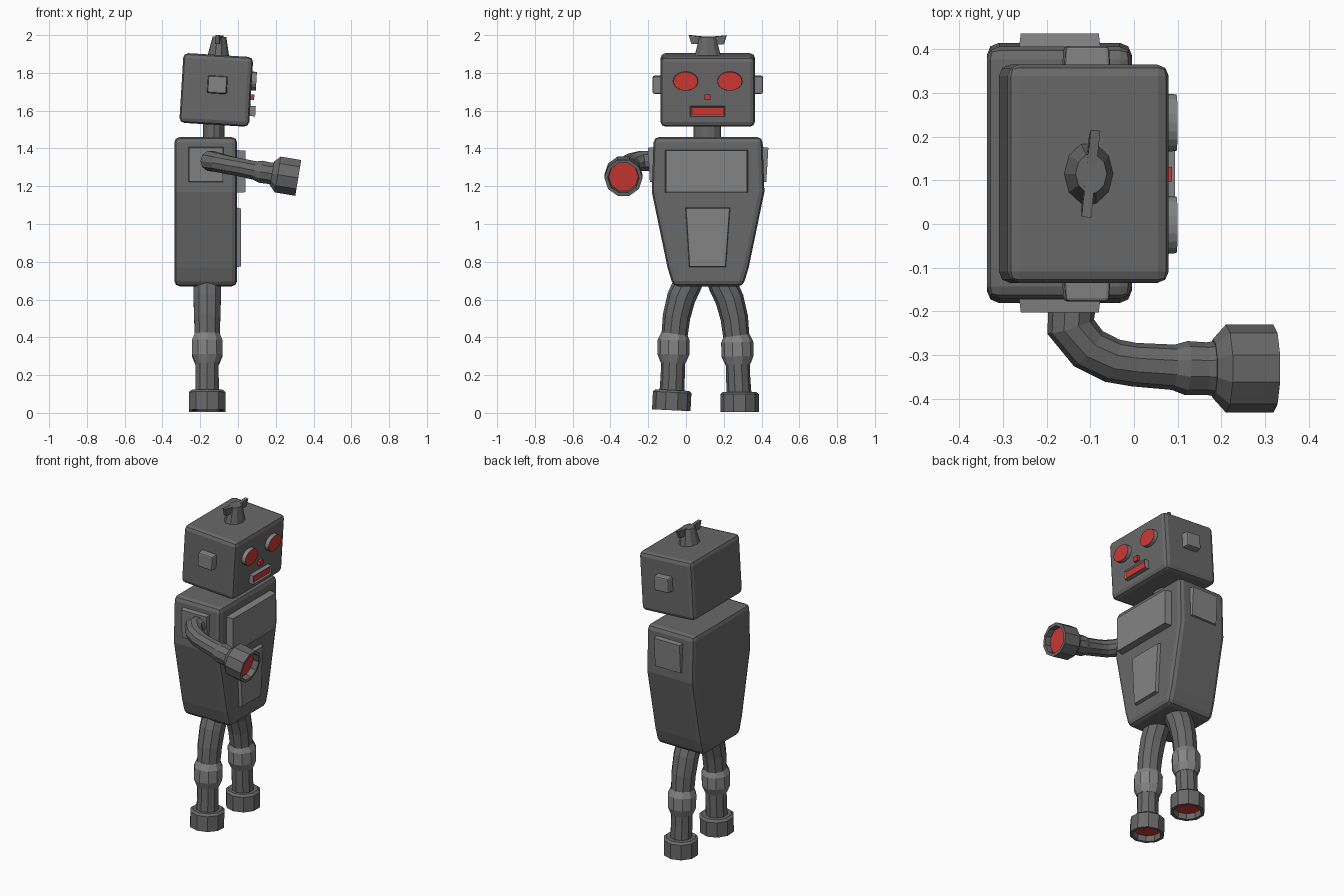
import bpy, bmesh
from math import pi, sin, cos, radians
from mathutils import Vector, Matrix

if "Cube" in bpy.data.objects:
    bpy.data.objects.remove(bpy.data.objects["Cube"])


def material(name, rgb):
    m = bpy.data.materials.new(name)
    m.diffuse_color = (*rgb, 1)
    m.use_nodes = True
    m.node_tree.nodes["Principled BSDF"].inputs["Base Color"].default_value = m.diffuse_color
    return m


DARK = material("dark_grey", (0.14, 0.14, 0.14))
LIGHT = material("light_grey", (0.23, 0.23, 0.23))
RED = material("red", (0.62, 0.04, 0.035))
MID_Y = 0.117
HEAD = Matrix.Translation((-0.115, MID_Y - 0.002, 1.71)) @ Matrix.Rotation(radians(3.5), 4, 'Y')


def finish(name, bm, mats, matrix=Matrix(), bevel=0, segments=2):
    bmesh.ops.recalc_face_normals(bm, faces=bm.faces[:])
    me = bpy.data.meshes.new(name)
    bm.to_mesh(me)
    bm.free()
    for m in mats:
        me.materials.append(m)
    ob = bpy.data.objects.new(name, me)
    bpy.context.collection.objects.link(ob)
    ob.matrix_world = matrix
    if bevel:
        mod = ob.modifiers.new("bevel", 'BEVEL')
        mod.width, mod.segments = bevel, segments
        mod.limit_method, mod.angle_limit = 'ANGLE', radians(35)
    return ob


def prism(name, base, offset, shrink=1.0, mats=(DARK,), matrix=Matrix(), bevel=0, inset=0, sink=0):
    """Extrude an outline along offset, scaling the far face; optionally inset a coloured panel."""
    bm = bmesh.new()
    base = [Vector(p) for p in base]
    c = sum(base, Vector()) / len(base)
    off = Vector(offset)
    a = [bm.verts.new(p) for p in base]
    b = [bm.verts.new(c + (p - c) * shrink + off) for p in base]
    n = len(a)
    bm.faces.new(a)
    front = bm.faces.new(b)
    for i in range(n):
        bm.faces.new((a[i], a[(i + 1) % n], b[(i + 1) % n], b[i]))
    bmesh.ops.recalc_face_normals(bm, faces=bm.faces[:])
    if inset:
        bmesh.ops.inset_region(bm, faces=[front], thickness=inset, depth=-sink)
    if len(mats) > 1:
        front.material_index = 1
    return finish(name, bm, mats, matrix, bevel)


def loft(name, rings, ref, mats=(DARK,), sides=10):
    """Skin rings given as (centre, axis, radius)."""
    bm = bmesh.new()
    loops = []
    for c, d, r in rings:
        d = Vector(d).normalized()
        u = (Vector(ref) - d * d.dot(Vector(ref))).normalized()
        v = d.cross(u)
        angles = [2 * pi * (i + 0.5) / sides for i in range(sides)]
        loops.append([bm.verts.new(Vector(c) + (u * cos(t) + v * sin(t)) * r) for t in angles])
    for a, b in zip(loops, loops[1:]):
        for i in range(sides):
            j = (i + 1) % sides
            bm.faces.new((a[i], a[j], b[j], b[i]))
    bm.faces.new(loops[0])
    bm.faces.new(loops[-1]).material_index = len(mats) - 1
    return finish(name, bm, mats)


def tube(name, pts, ref, mats=(DARK,)):
    p = [Vector(q[:3]) for q in pts]
    last = len(p) - 1
    loft(name, [(p[i], p[min(i + 1, last)] - p[max(i - 1, 0)], pts[i][3])
                for i in range(last + 1)], ref, mats)


def cup(name, end, axis, length, neck, radius, lip, ref):
    """Hollow hand or foot with a red disc inside its mouth."""
    d, end = Vector(axis).normalized(), Vector(end)
    loft(name, [(end - d * length, d, neck), (end - d * (length - lip), d, radius), (end, d, radius),
                (end, d, radius * 0.82), (end - d * 0.035, d, radius * 0.78)], ref, (DARK, RED))


def rect_x(x, y0, y1, z0, z1):
    return [(x, y0, z0), (x, y1, z0), (x, y1, z1), (x, y0, z1)]


def ellipse(n, ry, rz):
    return [(ry * cos(2 * pi * i / n), rz * sin(2 * pi * i / n)) for i in range(n)]


# Torso, tapering toward the hips
half = [(0.185, 0.67), (0.215, 0.77), (0.298, 1.17), (0.288, 1.46)]
outline = [(-0.337, MID_Y + w, z) for w, z in half] + [(-0.337, MID_Y - w, z) for w, z in half[::-1]]
prism("torso", outline, (0.332, 0, 0), bevel=0.028)

# Chest and belly panels
prism("chest_panel", rect_x(-0.02, -0.112, 0.33, 1.165, 1.392), (0.06, 0, 0), 0.97, (LIGHT,))
prism("belly_panel", [(-0.02, 0.015, 0.768), (-0.02, 0.213, 0.768), (-0.02, 0.236, 1.09), (-0.02, -0.005, 1.09)],
      (0.035, 0, 0), 0.95, (LIGHT,))

# Shoulder plates
for side, s in (("right", -1), ("left", 1)):
    base = [(x, MID_Y + s * (0.283 + (z - 1.3) * 0.06), z)
            for x, z in ((-0.263, 1.22), (-0.077, 1.22), (-0.077, 1.407), (-0.263, 1.407))]
    prism(side + "_shoulder_plate", base, (0, s * 0.03, 0), 0.96, (LIGHT,))

# Neck
prism("neck", [(-0.128 + x, MID_Y - 0.004 + y, 1.42) for x, y in ellipse(12, 0.056, 0.073)], (0, 0, 0.14))

# Head, tilted slightly forward
prism("head", rect_x(-0.185, -0.25, 0.25, -0.185, 0.185), (0.37, 0, 0), matrix=HEAD, bevel=0.026)

# Ears and eyes
for side, s in (("right", -1), ("left", 1)):
    prism(side + "_ear", [(x, s * 0.24, z) for x, z in
                          ((-0.049, -0.02), (0.057, -0.02), (0.057, 0.075), (-0.049, 0.075))],
          (0, s * 0.052, 0), 0.94, (LIGHT,), HEAD, bevel=0.008)
    prism(side + "_eye", [(0.17, s * 0.117 + y, 0.058 + z) for y, z in ellipse(20, 0.068, 0.052)],
          (0.039, 0, 0), 0.95, (LIGHT, RED), HEAD)

# Nose and mouth
prism("nose", rect_x(0.17, -0.018, 0.016, -0.042, -0.012), (0.033, 0, 0), 1, (RED,), HEAD)
prism("mouth", rect_x(0.17, -0.094, 0.092, -0.128, -0.073), (0.044, 0, 0), 0.98, (LIGHT, RED), HEAD,
      inset=0.011, sink=0.008)

# Wind-up knob on the head
prism("knob", [(x, y, 0.175) for x, y in ellipse(10, 0.058, 0.074)], (0, 0, 0.107), 0.62, matrix=HEAD)
prism("knob_blade", [(-0.011, -0.1, 0.29), (-0.011, -0.086, 0.243), (-0.011, 0.086, 0.243),
                     (-0.011, 0.1, 0.29), (-0.011, 0.0, 0.28)], (0.022, 0, 0),
      matrix=HEAD @ Matrix.Translation((-0.001, 0, 0)) @ Matrix.Rotation(radians(-6), 4, 'Z'))

# Single bent arm on the right side
tube("arm", [(-0.14, -0.17, 1.335, 0.055), (-0.145, -0.235, 1.334, 0.056), (-0.105, -0.285, 1.325, 0.052),
             (-0.05, -0.313, 1.312, 0.051), (0.0, -0.322, 1.302, 0.05), (0.09, -0.328, 1.283, 0.052),
             (0.12, -0.33, 1.277, 0.062), (0.165, -0.331, 1.269, 0.06), (0.2, -0.331, 1.264, 0.066)], (0, 0, 1))
cup("hand", (0.319, -0.331, 1.244), (0.987, 0, -0.163), 0.14, 0.068, 0.101, 0.03, (0, 0, 1))

# Legs with knee joints and hollow feet
thigh = [(0.05, 0.77, 0.066), (0.012, 0.69, 0.076), (-0.025, 0.61, 0.076), (-0.05, 0.51, 0.073), (-0.062, 0.4, 0.069)]
knee = [(-0.062, 0.42, 0.069), (-0.065, 0.385, 0.085), (-0.067, 0.31, 0.085), (-0.069, 0.265, 0.066)]
shin = [(-0.068, 0.29, 0.064), (-0.07, 0.2, 0.064), (-0.076, 0.09, 0.066)]
for side, s, drop in (("right", 1, 0.0), ("left", -1, 0.01)):
    def put(y, z):
        return -0.163, y if s > 0 else 0.206 - y, z - drop
    for part, pts, mat in (("thigh", thigh, DARK), ("knee", knee, LIGHT), ("shin", shin, DARK)):
        tube(f"{side}_{part}", [(*put(y, z), r) for y, z, r in pts], (1, 0, 0), (mat,))
    tilt = -0.05 if s > 0 else 0
    cup(side + "_foot", put(-0.078, 0.014), (0, tilt, -1), 0.107, 0.088, 0.102, 0.012, (1, 0, 0))
